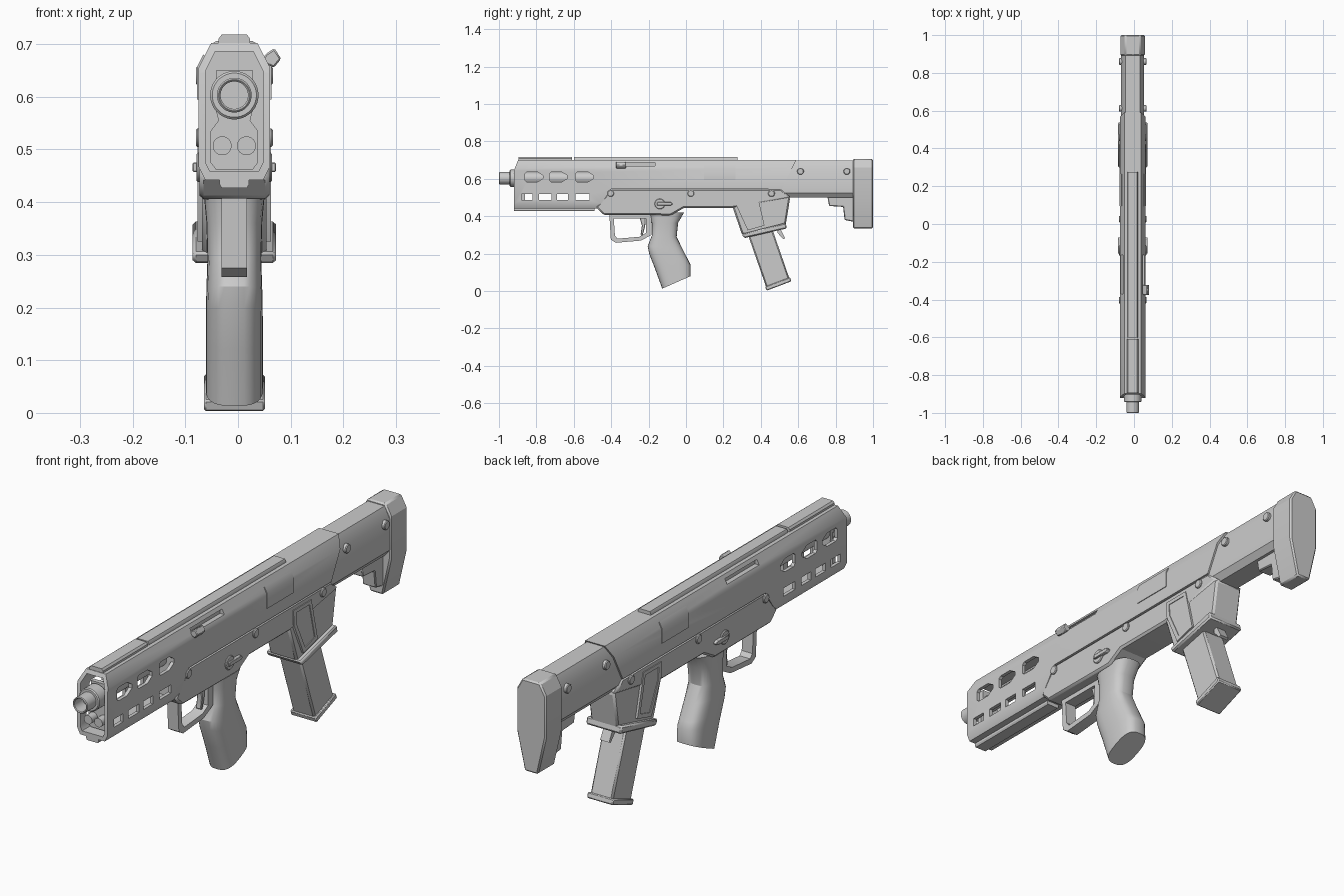
import bpy, bmesh, math
from mathutils import Vector

if "Cube" in bpy.data.objects:
    bpy.data.objects.remove(bpy.data.objects["Cube"])

SHIFT = -0.007   # the body sits slightly left so the handle stays in bounds


def finish(name, bm, bevel=0.0):
    bmesh.ops.recalc_face_normals(bm, faces=bm.faces[:])
    me = bpy.data.meshes.new(name)
    bm.to_mesh(me)
    bm.free()
    ob = bpy.data.objects.new(name, me)
    ob.location.x = SHIFT
    bpy.context.collection.objects.link(ob)
    if bevel:
        m = ob.modifiers.new("bevel", 'BEVEL')
        m.width = bevel
        m.segments = 1
        m.limit_method = 'ANGLE'
    return ob


def loft(name, rings, bevel=0.0):
    """Skin a list of equal-length point rings and cap both ends."""
    bm = bmesh.new()
    vs = [[bm.verts.new(p) for p in r] for r in rings]
    n = len(vs[0])
    for a, b in zip(vs, vs[1:]):
        for i in range(n):
            j = (i + 1) % n
            bm.faces.new((a[i], a[j], b[j], b[i]))
    bm.faces.new(vs[0][::-1])
    bm.faces.new(vs[-1])
    return finish(name, bm, bevel)


def side(name, pts, hw, bevel=0.0, cx=0.0):
    """Side profile (y, z) extruded across x."""
    return loft(name, [[(cx + s * hw, y, z) for y, z in pts] for s in (-1, 1)], bevel)


def section(name, pts, y0, y1, bevel=0.0):
    """Cross-section (x, z) extruded along y."""
    return loft(name, [[(x, y, z) for x, z in pts] for y in (y0, y1)], bevel)


def mirror(half):
    return half + [(-x, z) for x, z in reversed(half)]


def disc(name, axis, c, r, half, seg=24, bevel=0.0):
    rings = []
    for s in (-half, half):
        ring = []
        for i in range(seg):
            a = 2 * math.pi * (i + 0.5) / seg
            u, v = r * math.cos(a), r * math.sin(a)
            ring.append((c[0] + s, c[1] + u, c[2] + v) if axis == 'x'
                        else (c[0] + u, c[1] + s, c[2] + v))
        rings.append(ring)
    return loft(name, rings, bevel)


def box(y0, y1, z0, z1):
    return [(y0, z0), (y1, z0), (y1, z1), (y0, z1)]


def cut(ob, cutter):
    m = ob.modifiers.new("cut", 'BOOLEAN')
    m.object = cutter
    m.operation = 'DIFFERENCE'
    m.solver = 'EXACT'
    bpy.context.view_layer.objects.active = ob
    bpy.ops.object.modifier_apply(modifier=m.name)
    bpy.data.objects.remove(cutter)


# Upper receiver with hollow handguard
body = section("upper_receiver", mirror([(.055, .442), (.068, .468), (.068, .655), (.044, .702)]), -.92, .7)
cut(body, side("c", [(-.485, .42), (-.40, .545), (.51, .545), (.6, .72), (.8, .72), (.8, .42)], .2))
cut(body, side("c", [(-.95, .60), (-.92, .645), (-.89, .72), (-.95, .72)], .2))
cut(body, section("c", mirror([(.046, .458), (.054, .474), (.054, .65), (.036, .686)]), -1, -.492))

# Handguard slots
for y0, y1 in ((-.86, -.765), (-.73, -.635), (-.59, -.495)):
    cut(body, side("c", [(y0, .592), (y0 + .01, .583), (y1 - .03, .583), (y1, .602),
                         (y1, .618), (y1 - .03, .637), (y0 + .01, .637), (y0, .628)], .2))
for y0, y1 in ((-.88, -.82), (-.785, -.72), (-.69, -.63), (-.59, -.515)):
    cut(body, side("c", box(y0, y1, .487, .52), .2))

# Charging slots on both chamfers, handle on the right
for s in (-1, 1):
    cut(body, side("c", box(-.37, -.165, .668, .688), .03, cx=s * .072))
section("charging_handle", [(.05, .668), (.061, .682), (.076, .692), (.089, .672), (.075, .655)],
        -.375, -.322, .003)

# Port covers wrapping over the chamfer
for s, nm in ((1, "right"), (-1, "left")):
    section("port_cover_" + nm, [(s * x, z) for x, z in
            [(.06, .595), (.071, .595), (.071, .656), (.059, .68), (.05, .67)]], .095, .265)

# Rails
section("top_rail", mirror([(.028, .69), (.028, .708), (.024, .716)]), -.60, .275)
section("top_rail_front", mirror([(.030, .69), (.030, .710), (.024, .718)]), -.895, -.61)
section("bottom_rail", mirror([(.024, .427), (.028, .434), (.028, .45)]), -.92, -.49)

# Barrel, collar and guide tubes
barrel = disc("barrel", 'y', (0, -.74, .603), .033, .26, 32, .003)
cut(barrel, disc("c", 'y', (0, -1, .603), .026, .06, 32))
collar = disc("barrel_collar", 'y', (0, -.915, .603), .046, .028, 32, .004)
for s, nm in ((1, "right"), (-1, "left")):
    disc("guide_tube_" + nm, 'y', (s * .023, -.89, .507), .018, .025, 20)
section("front_block", mirror([(.035, .462), (.045, .475), (.045, .535), (.03, .555),
                               (.035, .575), (.035, .65)]), -.88, -.862)

# Lower receiver
low = [(-.482, .448), (-.44, .407), (-.08, .405), (-.01, .445), (.25, .445),
       (.56, .50), (.51, .545), (-.40, .545)]
side("lower_receiver", low, .0665, .008)

# Magazine well with raised side panel and flared lip
side("magazine_well", [(.25, .446), (.30, .30), (.53, .335), (.557, .50), (.53, .53), (.27, .53)], .061, .008)
panel = side("well_panel", [(.265, .522), (.38, .522), (.42, .35), (.33, .325), (.268, .46)], .070, .0)
for s in (-1, 1):
    cut(panel, side("c", [(.283, .507), (.368, .507), (.402, .362), (.34, .345), (.285, .46)],
                    .004, cx=s * .071))
side("well_lip", [(.297, .305), (.312, .283), (.54, .335), (.532, .365)], .079, .006)
side("magazine_release", [(.49, .33), (.508, .325), (.53, .283), (.52, .278), (.49, .31)], .02)

# Magazine
side("magazine", [(.345, .32), (.335, .29), (.432, .012), (.556, .058), (.462, .33)], .05, .007)
side("magazine_base", [(.423, .024), (.431, .002), (.563, .052), (.556, .074)], .058, .004)

# Trigger guard and trigger
guard = side("trigger_guard", [(-.41, .415), (-.402, .275), (-.375, .258), (-.24, .27),
                               (-.185, .30), (-.185, .415)], .024)
cut(guard, side("c", [(-.386, .388), (-.38, .296), (-.366, .28), (-.25, .29), (-.215, .31), (-.215, .388)], .1))
side("trigger", [(-.25, .40), (-.236, .35), (-.243, .30), (-.232, .296), (-.218, .35), (-.215, .40)], .012, .003)

# Grip lofted from rounded sections (front y, z, back y, z, half width)
rows = [(-.195, .415, -.01, .42, .058), (-.182, .36, -.042, .365, .053), (-.183, .295, -.05, .29, .051),
        (-.205, .24, -.022, .232, .053), (-.197, .20, .012, .165, .054), (-.166, .12, .025, .14, .054),
        (-.127, .013, .025, .08, .054)]
rings = []
for yf, zf, yb, zb, w in rows:
    c, d = Vector((0, (yf + yb) / 2, (zf + zb) / 2)), Vector((0, (yb - yf) / 2, (zb - zf) / 2))
    ring = []
    for i in range(28):
        a = 2 * math.pi * i / 28
        u, v = (math.copysign(abs(t) ** .7, t) for t in (math.cos(a), math.sin(a)))
        ring.append(c + d * u + Vector((w * v, 0, 0)))
    rings.append(ring)
loft("grip", rings)

# Stock and butt pad
section("stock", mirror([(.042, .50), (.061, .525), (.061, .65), (.038, .697)]), .44, .90)
side("stock_step", [(.755, .51), (.765, .455), (.84, .45), (.848, .38), (.90, .37), (.92, .51)], .03, .004)
section("butt_pad", mirror([(.03, .335), (.0655, .49), (.0655, .66), (.04, .706)]), .892, 1.0, .006)

# Screws and selector, running through to both sides
for i, (y, z) in enumerate([(-.403, .522), (.026, .522), (.457, .522), (.612, .64), (.86, .64)]):
    disc("screw_%d" % (i + 1), 'x', (0, y, z), .018, .073, 16, .003)
disc("selector_hub", 'x', (0, -.14, .466), .028, .072, 24, .003)
side("selector_lever", [(-.155, .475), (-.155, .457), (-.08, .458), (-.07, .466), (-.08, .475)], .079, .002)

# Smooth the round parts, keep edges crisp
for ob in bpy.context.scene.objects:
    ob.select_set(True)
bpy.context.view_layer.objects.active = body
bpy.ops.object.shade_smooth_by_angle(angle=math.radians(28))
